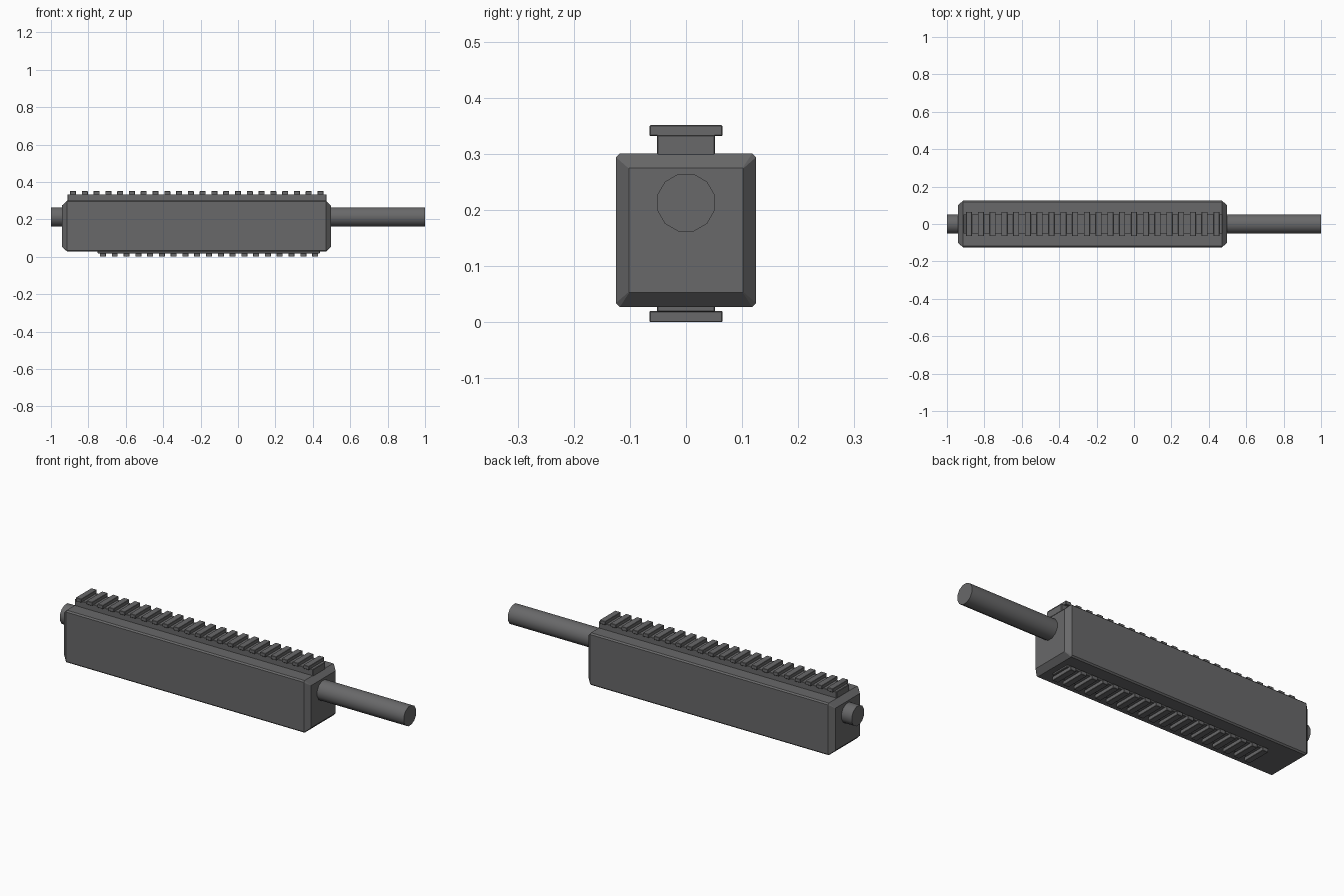
import bpy, bmesh, math
from mathutils import Matrix

if "Cube" in bpy.data.objects:
    bpy.data.objects.remove(bpy.data.objects["Cube"], do_unlink=True)

# Single dark metal colour
metal = bpy.data.materials.new("dark_grey_metal")
metal.use_nodes = True
grey = (0.14, 0.14, 0.143, 1)
metal.diffuse_color = grey
metal.node_tree.nodes["Principled BSDF"].inputs["Base Color"].default_value = grey


def finish(bm, name):
    bmesh.ops.recalc_face_normals(bm, faces=bm.faces)
    mesh = bpy.data.meshes.new(name)
    bm.to_mesh(mesh)
    bm.free()
    mesh.materials.append(metal)
    obj = bpy.data.objects.new(name, mesh)
    bpy.context.collection.objects.link(obj)
    return obj


def add_box(bm, x0, x1, half_y, z0, z1):
    place = Matrix.Translation(((x0 + x1) / 2, 0, (z0 + z1) / 2))
    size = Matrix.Diagonal((x1 - x0, 2 * half_y, z1 - z0, 1))
    bmesh.ops.create_cube(bm, size=1, matrix=place @ size)


def soften(obj, width):
    bevel = obj.modifiers.new("edge_chamfer", 'BEVEL')
    bevel.width = width
    bevel.segments = 1


# Housing: chamfered section lofted along x, tapered at both ends
def section(bm, x, half_y, z0, z1, c):
    corners = [(-half_y + c, z0), (half_y - c, z0), (half_y, z0 + c), (half_y, z1 - c),
               (half_y - c, z1), (-half_y + c, z1), (-half_y, z1 - c), (-half_y, z0 + c)]
    return [bm.verts.new((x, y, z)) for y, z in corners]


bm = bmesh.new()
full, end = (0.125, 0.027, 0.301, 0.007), (0.102, 0.053, 0.275, 0.001)
rings = [section(bm, x, *size) for x, size in
         ((-0.94, end), (-0.913, full), (0.47, full), (0.496, end))]
for a, b in zip(rings, rings[1:]):
    for i in range(8):
        j = (i + 1) % 8
        bm.faces.new((a[i], a[j], b[j], b[i]))
bm.faces.new(rings[0])
bm.faces.new(rings[-1])
finish(bm, "housing")

# Barrel: twelve-sided tube running through the housing
bm = bmesh.new()
turn = Matrix.Rotation(math.pi / 2, 4, 'Y') @ Matrix.Rotation(math.pi / 12, 4, 'Z')
bmesh.ops.create_cone(bm, cap_ends=True, segments=12, radius1=0.053, radius2=0.053,
                      depth=2, matrix=Matrix.Translation((0, 0, 0.213)) @ turn)
barrel = finish(bm, "barrel")
bpy.context.view_layer.objects.active = barrel
barrel.select_set(True)
bpy.ops.object.shade_smooth_by_angle(angle=math.radians(40))
barrel.select_set(False)


# Rails: narrow base with evenly spaced wider cross ribs
def rail(name, x0, x1, base_z, rib_z, first, count):
    bm = bmesh.new()
    add_box(bm, x0, x1, 0.052, *base_z)
    soften(finish(bm, name + "_base"), 0.002)
    bm = bmesh.new()
    for i in range(count):
        x = first + i * 0.063
        add_box(bm, x - 0.016, x + 0.016, 0.065, *rib_z)
    soften(finish(bm, name + "_ribs"), 0.0015)


rail("top_rail", -0.912, 0.472, (0.295, 0.334), (0.332, 0.351), -0.882, 22)
rail("bottom_rail", -0.75, 0.438, (0.018, 0.035), (0, 0.02), -0.722, 19)
